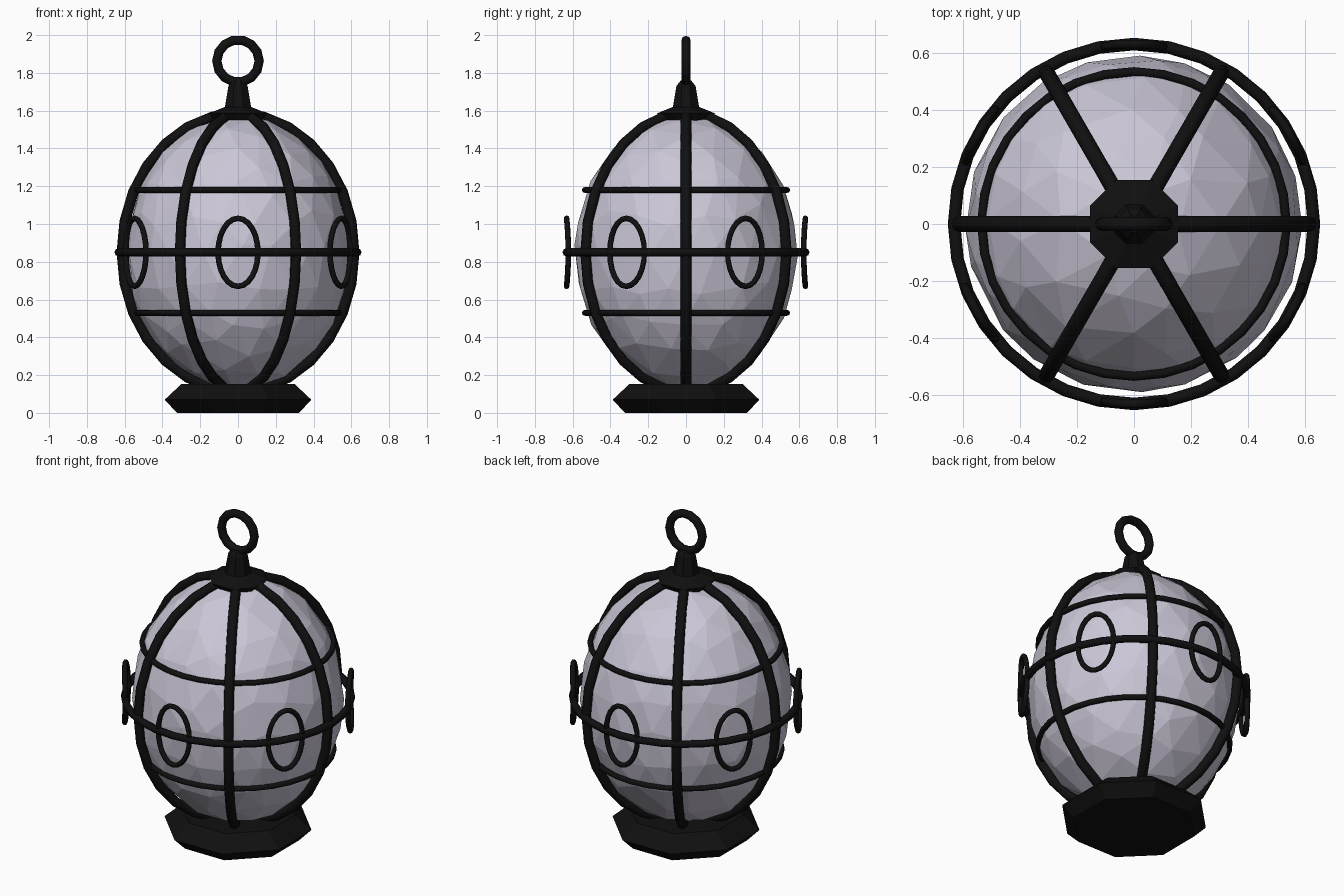
import bpy, bmesh, random
from math import sin, cos, pi, radians
from mathutils import Vector

random.seed(4)
if "Cube" in bpy.data.objects:
    bpy.data.objects.remove(bpy.data.objects["Cube"], do_unlink=True)


def material(name, rgb):
    m = bpy.data.materials.new(name)
    m.use_nodes = True
    m.diffuse_color = (*rgb, 1)
    bsdf = m.node_tree.nodes["Principled BSDF"]
    bsdf.inputs["Base Color"].default_value = (*rgb, 1)
    bsdf.inputs["Roughness"].default_value = 0.7
    return m


iron = material("black iron", (0.005, 0.005, 0.005))
glass = material("pale lavender glass", (0.60, 0.57, 0.68))


def add_object(name, mesh, mat):
    mesh.materials.clear()
    mesh.materials.append(mat)
    ob = bpy.data.objects.new(name, mesh)
    bpy.context.collection.objects.link(ob)
    return ob


def tube(name, points, radius):
    """Closed round bar swept along a loop of points."""
    cu = bpy.data.curves.new(name + "_path", "CURVE")
    cu.dimensions = "3D"
    cu.bevel_depth = radius
    cu.bevel_resolution = 2
    sp = cu.splines.new("POLY")
    sp.points.add(len(points) - 1)
    for p, co in zip(sp.points, points):
        p.co = (*co, 1)
    sp.use_cyclic_u = True
    helper = bpy.data.objects.new(name + "_path", cu)
    bpy.context.collection.objects.link(helper)
    bpy.context.view_layer.update()
    mesh = bpy.data.meshes.new_from_object(
        helper.evaluated_get(bpy.context.evaluated_depsgraph_get()))
    bpy.data.objects.remove(helper, do_unlink=True)
    mesh.shade_smooth()
    return add_object(name, mesh, iron)


def loop(n, func):
    return [func(2 * pi * i / n) for i in range(n)]


def lathe(name, profile, sides):
    """Faceted solid of revolution with flats facing the axes."""
    bm = bmesh.new()
    rings = []
    for r, z in profile:
        rings.append([bm.verts.new((r * cos(a), r * sin(a), z))
                      for a in (2 * pi * (i + 0.5) / sides for i in range(sides))])
    for low, high in zip(rings, rings[1:]):
        for i in range(sides):
            j = (i + 1) % sides
            bm.faces.new((low[i], low[j], high[j], high[i]))
    bm.faces.new(rings[0][::-1])
    bm.faces.new(rings[-1])
    mesh = bpy.data.meshes.new(name)
    bm.to_mesh(mesh)
    bm.free()
    return add_object(name, mesh, iron)


MID = 0.85

# Irregularly faceted egg-shaped globe
bm = bmesh.new()
bmesh.ops.create_icosphere(bm, subdivisions=3, radius=1)
for v in bm.verts:
    wobble = Vector([random.uniform(-0.06, 0.06) for _ in range(3)])
    d = (v.co + wobble).normalized()
    v.co = (d.x * 0.592, d.y * 0.592, MID + d.z * 0.725)
globe_mesh = bpy.data.meshes.new("globe")
bm.to_mesh(globe_mesh)
bm.free()
add_object("globe", globe_mesh, glass)

# Upright cage ribs
for k in range(3):
    a = radians(60 * k)
    tube(f"cage_rib_{k + 1}", loop(28, lambda t: (
        0.615 * cos(t) * cos(a), 0.615 * cos(t) * sin(a), MID + 0.735 * sin(t))), 0.028)

# Level cage hoops
for name, r, z, thick in (("lower_hoop", 0.535, 0.53, 0.016),
                          ("middle_hoop", 0.632, MID, 0.022),
                          ("upper_hoop", 0.535, 1.18, 0.016)):
    tube(name, loop(32, lambda t: (r * cos(t), r * sin(t), z)), thick)

# Oval frames between the ribs, bent around the cage
for k in range(6):
    a = radians(30 + 60 * k)
    tube(f"oval_frame_{k + 1}", loop(24, lambda t: (
        0.632 * cos(a + 0.168 * cos(t)), 0.632 * sin(a + 0.168 * cos(t)),
        MID + 0.18 * sin(t))), 0.015)

# Foot, top cap and hanging ring
lathe("base", [(0.35, 0), (0.42, 0.07), (0.325, 0.152)], 8)
lathe("top_cap", [(0.125, 1.535), (0.168, 1.585), (0.075, 1.62),
                  (0.055, 1.73), (0.03, 1.76)], 8)
tube("hanging_ring", loop(14, lambda t: (0.112 * cos(t), 0, 1.863 + 0.112 * sin(t))), 0.025)
